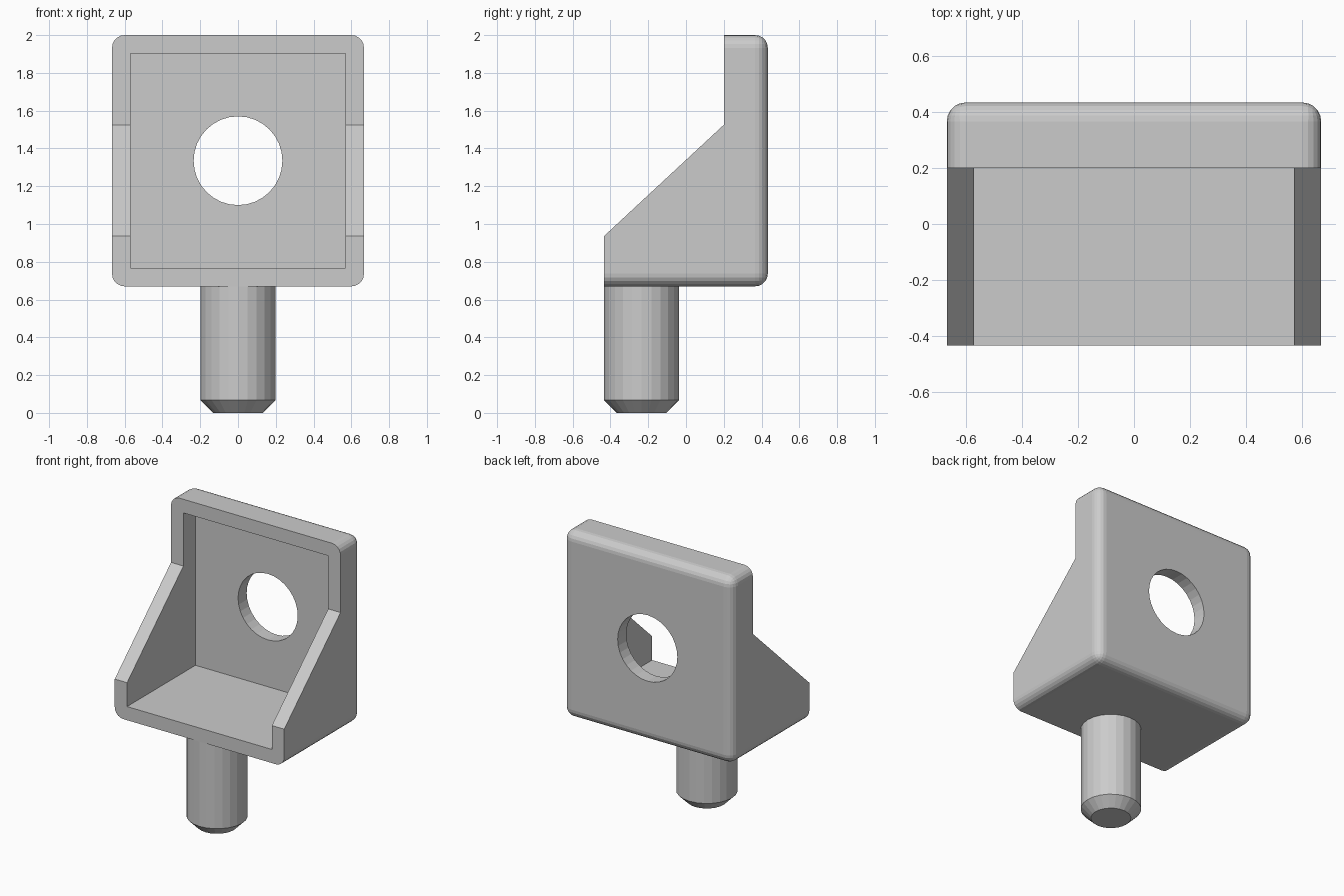
import bpy, bmesh
from math import pi
from mathutils import Matrix

if "Cube" in bpy.data.objects:
    bpy.data.objects.remove(bpy.data.objects["Cube"])

W, D = 0.667, 0.433          # half width, half depth
Z0, Z1 = 0.67, 2.0           # bracket bottom and top
T, R = 0.097, 0.067          # wall thickness, edge rounding


def make(name, bm):
    bmesh.ops.recalc_face_normals(bm, faces=bm.faces[:])
    me = bpy.data.meshes.new(name)
    bm.to_mesh(me)
    bm.free()
    ob = bpy.data.objects.new(name, me)
    bpy.context.collection.objects.link(ob)
    return ob


def prism(name, profile, half_width):
    """Extrude a (y, z) profile along x."""
    bm = bmesh.new()
    face = bm.faces.new([bm.verts.new((-half_width, y, z)) for y, z in profile])
    ext = bmesh.ops.extrude_face_region(bm, geom=[face])["geom"]
    bmesh.ops.translate(bm, vec=(2 * half_width, 0, 0),
                        verts=[v for v in ext if isinstance(v, bmesh.types.BMVert)])
    return make(name, bm)


def cylinder(bm, r1, r2, depth, matrix, sides):
    bmesh.ops.create_cone(bm, cap_ends=True, segments=sides, radius1=r1,
                          radius2=r2, depth=depth, matrix=matrix)


# Bracket block: every edge rounded except around the open front
bm = bmesh.new()
bmesh.ops.create_cube(bm, size=1, matrix=Matrix.Translation((0, 0, (Z0 + Z1) / 2))
                      @ Matrix.Diagonal((2 * W, 2 * D, Z1 - Z0, 1)))
edges = [e for e in bm.edges if max(v.co.y for v in e.verts) > 0]
bmesh.ops.bevel(bm, geom=edges, offset=R, segments=5, profile=0.5,
                affect='EDGES', clamp_overlap=True)
bracket = make("corner_bracket", bm)

# Cutters: sloped side walls, inner pocket, screw hole
slope = prism("slope_cutter", [(-D - 0.3, 0.937), (-D, 0.937), (0.2, 1.525),
                               (0.2, 2.3), (-D - 0.3, 2.3)], 1.0)
pocket = prism("pocket_cutter", [(-D - 0.3, Z0 + T), (D - T, Z0 + T),
                                 (D - T, Z1 - T), (-D - 0.3, Z1 - T)], W - T)
bm = bmesh.new()
cylinder(bm, 0.235, 0.235, 0.6,
         Matrix.Translation((0, 0.4, 1.335)) @ Matrix.Rotation(pi / 2, 4, 'X'), 32)
hole = make("hole_cutter", bm)

for cutter in (slope, pocket, hole):
    mod = bracket.modifiers.new(cutter.name, 'BOOLEAN')
    mod.operation = 'DIFFERENCE'
    mod.solver = 'EXACT'
    mod.object = cutter
    cutter.hide_render = True

# Bake the cuts and remove the cutters
bpy.context.view_layer.update()
baked = bpy.data.meshes.new_from_object(
    bracket.evaluated_get(bpy.context.evaluated_depsgraph_get()))
bracket.modifiers.clear()
bracket.data = baked
for cutter in (slope, pocket, hole):
    bpy.data.objects.remove(cutter)

# Shelf pin with chamfered tip, flush with the front of the bracket
bm = bmesh.new()
PR, PY, TOP = 0.198, -0.235, Z0 + 0.003
cylinder(bm, PR, PR, TOP - R, Matrix.Translation((0, PY, (TOP + R) / 2)), 24)
cylinder(bm, PR - R, PR, R, Matrix.Translation((0, PY, R / 2)), 24)
bmesh.ops.remove_doubles(bm, verts=bm.verts[:], dist=1e-4)
inner = [f for f in bm.faces if all(abs(v.co.z - R) < 1e-3 for v in f.verts)]
bmesh.ops.delete(bm, geom=inner, context='FACES_ONLY')
make("shelf_pin", bm)
